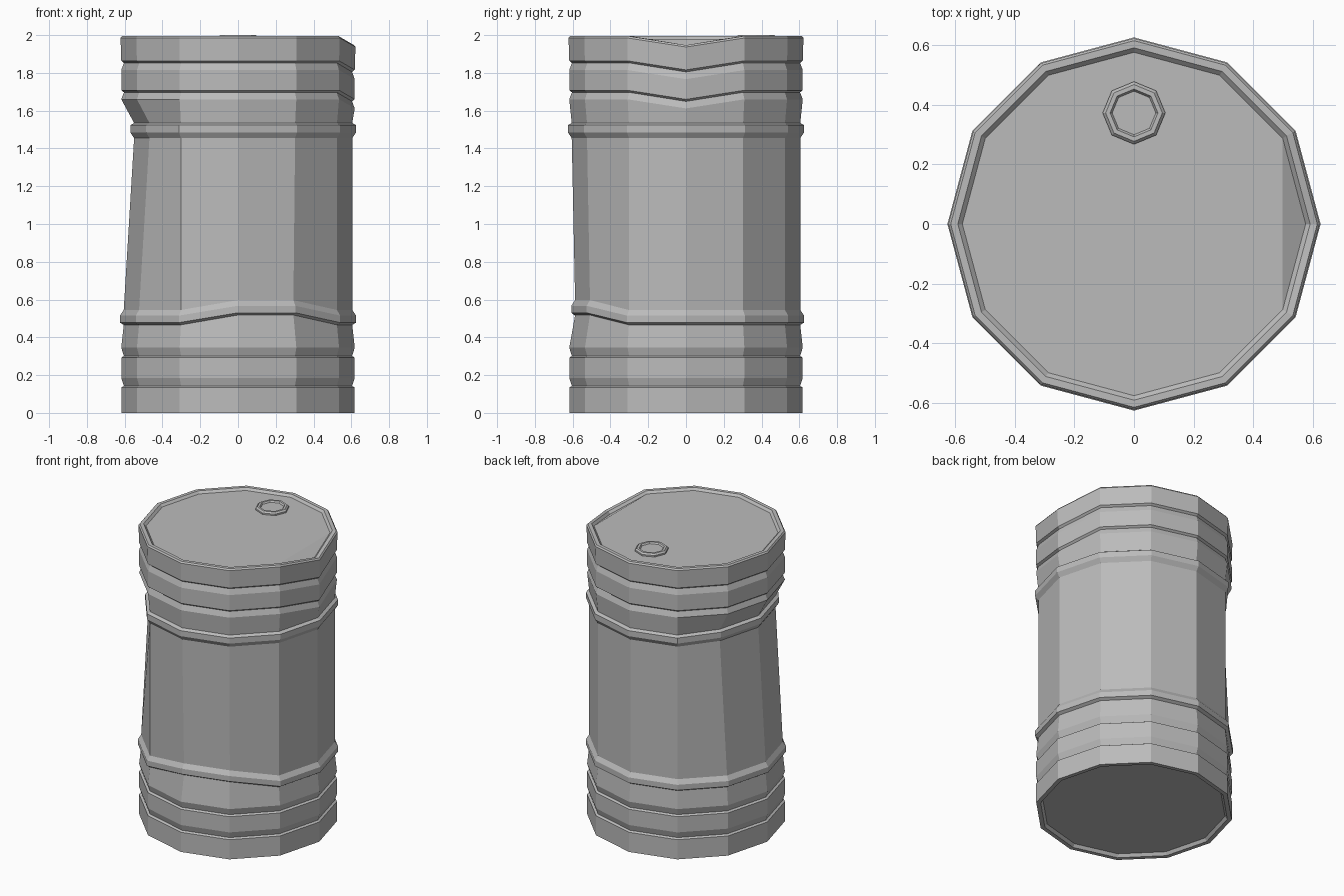
import bpy, bmesh
from math import radians, cos, sin

cube = bpy.data.objects.get("Cube")
if cube:
    bpy.data.objects.remove(cube, do_unlink=True)

# Single painted-metal colour
grey = bpy.data.materials.new("grey metal")
grey.use_nodes = True
GREY = (0.5, 0.5, 0.5, 1)
grey.diffuse_color = GREY
grey.node_tree.nodes["Principled BSDF"].inputs["Base Color"].default_value = GREY


def lathe(bm, profile, sides, centre=(0, 0), dent=None):
    """Spin a (radius, height) profile into rings of flat quads."""
    rings = []
    for r, z in profile:
        ring = []
        for i in range(sides):
            deg = 360 * i // sides
            dx, dz, dr = dent(deg, z) if dent else (0, 0, 0)
            a = radians(deg)
            ring.append(bm.verts.new((centre[0] + (r - dr) * cos(a) + dx,
                                      centre[1] + (r - dr) * sin(a), z + dz)))
        rings.append(ring)
    for low, high in zip(rings, rings[1:]):
        for i in range(sides):
            j = (i + 1) % sides
            bm.faces.new((low[i], low[j], high[j], high[i]))
    return rings


def finish(bm, name):
    mesh = bpy.data.meshes.new(name)
    bm.to_mesh(mesh)
    bm.free()
    mesh.materials.append(grey)
    obj = bpy.data.objects.new(name, mesh)
    bpy.context.collection.objects.link(obj)


def dent(deg, z):
    """Knocks in the metal: shift in x, shift in z, shrink in radius."""
    if deg == 0 and z > 1.65:                          # bent top rim
        return 0, -0.048, 0
    if deg in (150, 180, 210) and 1.4 < z < 1.6:       # side pushed in
        return 0.055, 0, 0
    if deg in (270, 300) and 0.4 < z < 0.6:            # lower hoop pushed up
        return 0, 0.052, 0.018
    return 0, 0, 0


# Drum shell: recessed base, grooves, two hoops, rolled top rim, recessed lid
BAND, GROOVE, HOOP, BODY = 0.618, 0.604, 0.625, 0.605
profile = [
    (0.575, 0.02), (0.59, 0), (BAND, 0),
    (BAND, 0.135), (GROOVE, 0.143), (BAND, 0.185),
    (BAND, 0.293), (GROOVE, 0.301), (BAND, 0.345),
    (BODY, 0.466), (HOOP, 0.478), (HOOP, 0.515), (BODY, 0.545),
    (BODY, 1.455), (HOOP, 1.485), (HOOP, 1.523), (BODY, 1.535),
    (BAND, 1.66), (GROOVE, 1.697), (BAND, 1.708),
    (BAND, 1.815), (GROOVE, 1.853), (BAND, 1.864),
    (0.622, 1.985), (0.614, 1.995), (0.59, 1.995), (0.575, 1.98),
]
bm = bmesh.new()
rings = lathe(bm, profile, 12, dent=dent)
bm.faces.new(reversed(rings[0]))
lid = rings[-1]
bm.faces.new(lid[1:])
bm.faces.new((lid[-1], lid[0], lid[1]))
finish(bm, "drum_shell")

# Filler cap: low octagonal collar with a sunken centre
bm = bmesh.new()
rings = lathe(bm, [(0.105, 1.979), (0.105, 1.99), (0.095, 2.0),
                   (0.08, 2.0), (0.073, 1.99)], 8, centre=(0, 0.372))
bm.faces.new(rings[-1])
finish(bm, "filler_cap")
